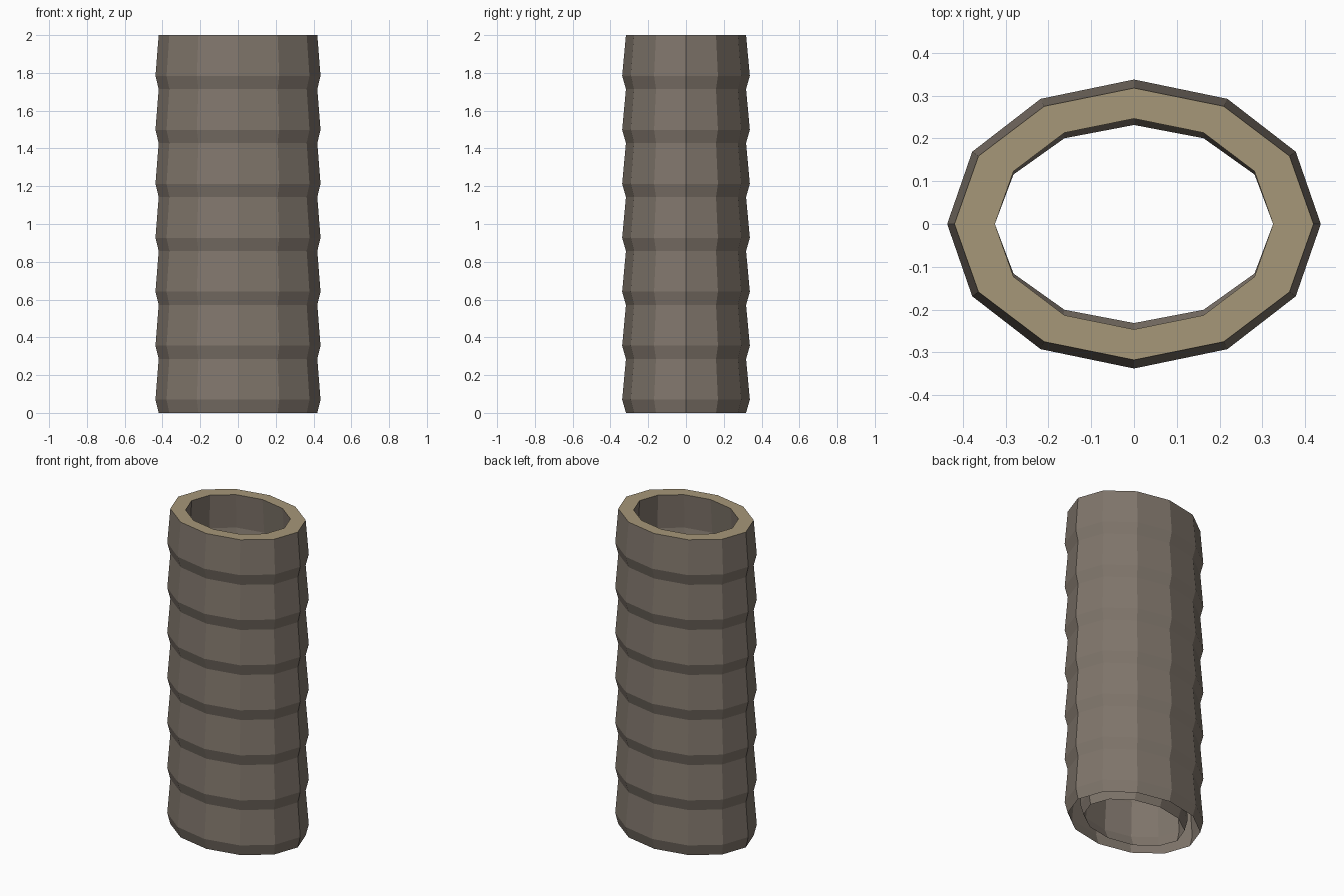
import bpy
import bmesh
from math import cos, sin, tau

cube = bpy.data.objects.get("Cube")
if cube:
    bpy.data.objects.remove(cube)

SIDES = 12
SEGMENTS = 7
HEIGHT = 2.0
STEP = HEIGHT / SEGMENTS
BULGE_OFFSET = 0.07
INNER_SCALE = 0.775
NARROW = (0.42, 0.318)
WIDE = (0.437, 0.338)


def make_material(name, color):
    mat = bpy.data.materials.new(name)
    mat.use_nodes = True
    mat.diffuse_color = color
    mat.node_tree.nodes["Principled BSDF"].inputs["Base Color"].default_value = color
    return mat


def add_ring(bm, radii, z, scale=1.0):
    rx, ry = radii[0] * scale, radii[1] * scale
    return [bm.verts.new((rx * cos(tau * i / SIDES), ry * sin(tau * i / SIDES), z))
            for i in range(SIDES)]


def bridge(bm, low, high, material=0):
    for i in range(SIDES):
        j = (i + 1) % SIDES
        face = bm.faces.new((low[i], low[j], high[j], high[i]))
        face.material_index = material


# Ribbed profile: each segment flares quickly, then tapers upward
profile = []
for k in range(SEGMENTS):
    profile += [(NARROW, k * STEP), (WIDE, k * STEP + BULGE_OFFSET)]
profile.append((NARROW, HEIGHT))

bm = bmesh.new()

# Outer wall, inner wall and flat top rim; the underside between walls is open
outer = [add_ring(bm, r, z) for r, z in profile]
inner = [add_ring(bm, r, z, INNER_SCALE) for r, z in profile]

# The inner wall pinches front to back at its lower mouth
for v in inner[0]:
    v.co.y *= 0.94

for a, b in zip(outer, outer[1:]):
    bridge(bm, a, b)
for a, b in zip(inner, inner[1:]):
    bridge(bm, b, a)
bridge(bm, outer[-1], inner[-1], 1)

mesh = bpy.data.meshes.new("ribbed_tube")
bm.to_mesh(mesh)
bm.free()

mesh.materials.append(make_material("grey_brown_bark", (0.215, 0.18, 0.148, 1)))
mesh.materials.append(make_material("tan_wood", (0.38, 0.31, 0.19, 1)))

tube = bpy.data.objects.new("ribbed_tube", mesh)
bpy.context.collection.objects.link(tube)
